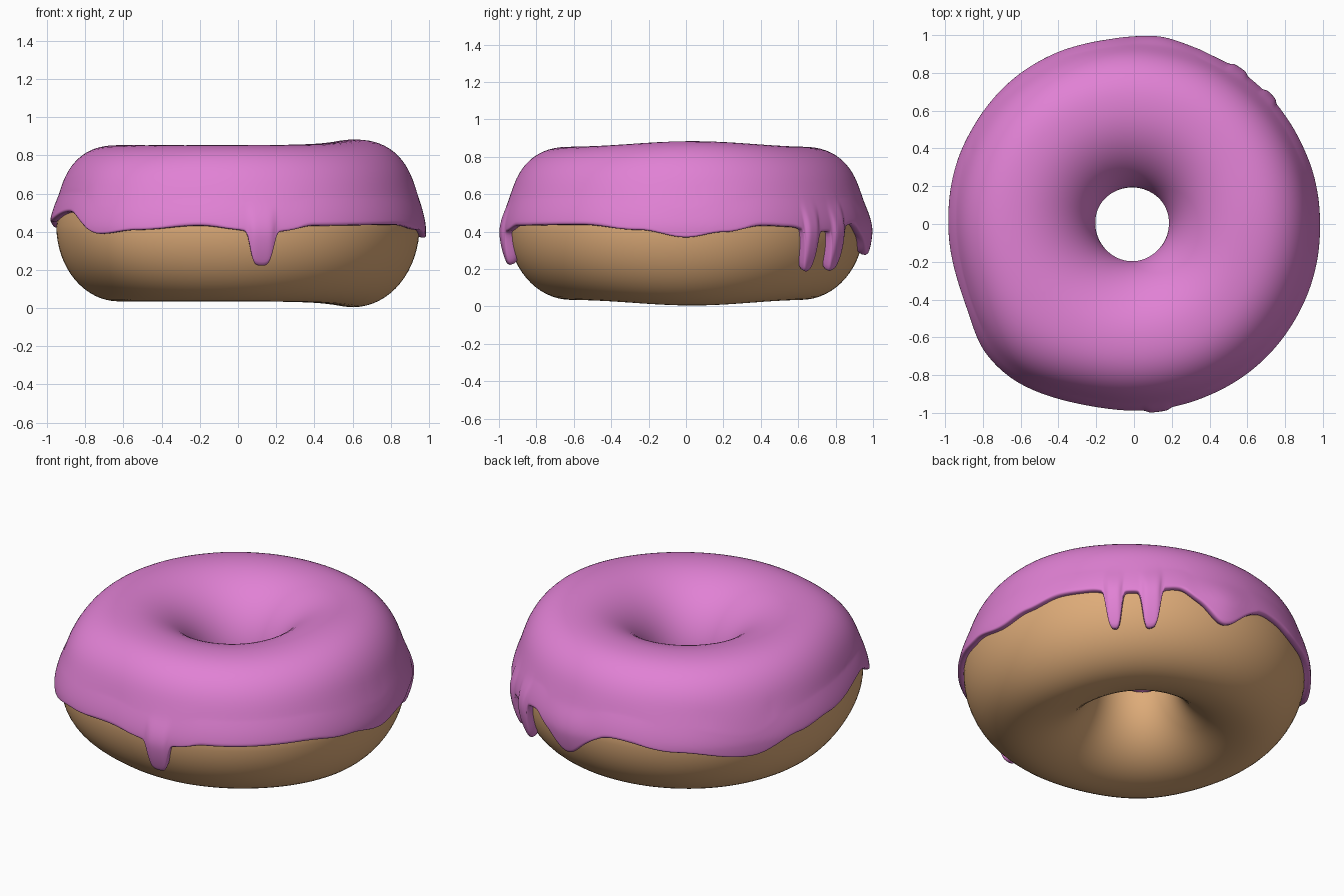
import bpy
from math import sin, cos, asin, pi, exp, radians

if "Cube" in bpy.data.objects:
    bpy.data.objects.remove(bpy.data.objects["Cube"])

R, A_OUT, A_IN = 0.615, 0.335, 0.395    # crest radius, tube half width outside and inside
ZC, H = 0.43, 0.395                     # mid height, tube half height
SQUARE = 0.83                           # squareness of the upper outside shoulder

# Icing hem: (angle in degrees, height), and runs: (angle, drop, half width, sharpness)
HEM = [(0, .375), (12, .40), (25, .43), (35, .425), (49, .41), (65, .44), (72, .41), (90, .42), (100, .44),
       (122, .40), (147, .35), (165, .42), (180, .45), (207, .50), (226, .39), (239, .41), (258, .43),
       (270, .415), (285, .41), (294, .43), (325, .435), (345, .41), (360, .375)]
RUNS = [(277.4, .155, 3.9, 6), (43.2, .185, 2.8, 6), (55.8, .19, 3.2, 6), (82, .13, 8, 2)]


def bell(deg, centre, width, power=2):
    return exp(-abs(((deg - centre + 180) % 360 - 180) / width) ** power)


def hem_height(deg):
    for (a, za), (b, zb) in zip(HEM, HEM[1:]):
        if a <= deg <= b:
            return za + (zb - za) * (1 - cos(pi * (deg - a) / (b - a))) / 2


def run_drop(deg):
    drop = 0
    for a, d, w, p in RUNS:
        drop += d * bell(deg, a, w, p)
        if p > 2:                           # flared root and rounded tip
            drop += 0.02 * bell(deg, a, w * 1.7) - 0.008 * (1 - bell(deg, a, w * .8)) * bell(deg, a, w, p)
    return drop


def height_to_phi(z):
    s = (z - ZC) / H
    return asin(s ** (1 / SQUARE)) if s > 0 else asin(s)


def skin(deg, phi, off):
    """Point on the slightly lumpy ring, pushed outward by off."""
    c, s = cos(phi), sin(phi)
    h = H + 0.03 * bell(deg, 3, 38)
    a = A_IN
    if c > 0:
        a = A_OUT + 0.06 * bell(deg, 227, 20) + 0.015 * bell(deg, 135, 30) + 0.01 * bell(deg, 315, 30)
        if s > 0:                           # upper wall leans in a little
            a -= 0.03 * min(1, s * 3)
            c, s = c ** SQUARE, s ** SQUARE
    r = R + (a + off) * c
    t = radians(deg)
    shift = -0.01 if c < 0 else -0.01 * (1 - c)
    return (r * cos(t) + shift, r * sin(t), ZC + (h + off) * s)


def ring_object(name, rings, colour, levels):
    n, m = len(rings), len(rings[0])
    verts = [v for ring in rings for v in ring]
    faces = [(i * m + j, (i + 1) % n * m + j, (i + 1) % n * m + (j + 1) % m, i * m + (j + 1) % m)
             for i in range(n) for j in range(m)]
    me = bpy.data.meshes.new(name)
    me.from_pydata(verts, [], faces)
    me.polygons.foreach_set("use_smooth", [True] * len(faces))
    ob = bpy.data.objects.new(name, me)
    bpy.context.collection.objects.link(ob)
    mat = bpy.data.materials.new(name + "_colour")
    mat.diffuse_color = (*colour, 1)
    mat.use_nodes = True
    mat.node_tree.nodes["Principled BSDF"].inputs["Base Color"].default_value = mat.diffuse_color
    me.materials.append(mat)
    if levels:
        sub = ob.modifiers.new("smooth", 'SUBSURF')
        sub.levels = sub.render_levels = levels


# Dough ring
dough = [[skin(360 * i / 128, 2 * pi * j / 64, 0) for j in range(64)] for i in range(128)]
ring_object("dough", dough, (.73, .41, .19), 0)

# Icing: closed shell from the outer hem over the top and into the hole
COLS, LOW, HIGH = 480, 10, 18
icing = []
for i in range(COLS):
    deg = 360 * i / COLS
    z = hem_height(deg)
    tip = height_to_phi(z - run_drop(deg))
    base = height_to_phi(z)
    mid = base + 0.3                        # runs never disturb the icing above this
    inner = pi - asin(0.03 + 0.04 * sin(3 * radians(deg)))
    phis = [tip + (mid - tip) * j / LOW for j in range(LOW)]
    phis += [mid + (inner - mid) * j / HIGH for j in range(HIGH + 1)]
    run = max(bell(deg, a, w, p) for a, d, w, p in RUNS)
    top, under = [], []
    for phi in phis:
        fade = min(1, max(0, (mid - phi) / 0.35))
        fade = fade * fade * (3 - 2 * fade)
        top.append(skin(deg, phi, 0.03 + fade * (0.007 + 0.016 * run)))
        under.append(skin(deg, phi, -0.006))
    icing.append(top + under[::-1])
ring_object("icing", icing, (.75, .22, .66), 1)
